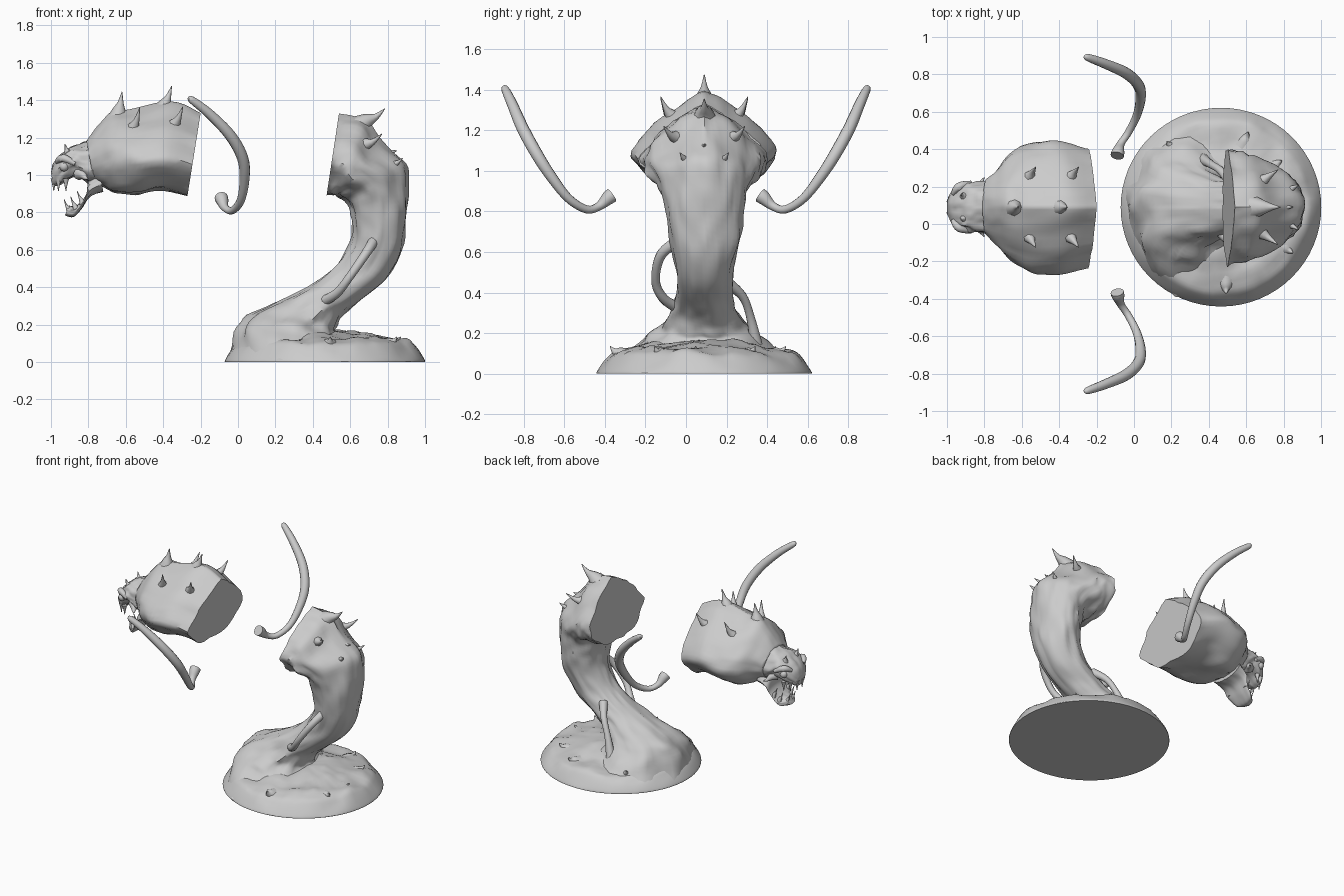
import bpy, bmesh, math, random
from mathutils import Vector, noise

if "Cube" in bpy.data.objects:
    bpy.data.objects.remove(bpy.data.objects["Cube"])
random.seed(4)
MID = 0.09  # y of the body's plane of symmetry

stone = bpy.data.materials.new("light_grey")
stone.use_nodes = True
stone.diffuse_color = (0.6, 0.6, 0.6, 1)
stone.node_tree.nodes["Principled BSDF"].inputs["Base Color"].default_value = (0.6, 0.6, 0.6, 1)


def spline(rows, steps):
    """Smooth interpolation through tuples of numbers."""
    out = []
    for i in range(len(rows) - 1):
        p = [rows[max(0, min(len(rows) - 1, i + k))] for k in (-1, 0, 1, 2)]
        for s in range(steps):
            t = s / steps
            out.append(tuple(b + 0.5 * t * (c - a + t * (2*a - 5*b + 4*c - d + t * (3*b - a - 3*c + d)))
                             for a, b, c, d in zip(*p)))
    return out + [tuple(rows[-1])]


def skin(name, rings, angle=45):
    """Join closed rings into a capped, smooth-shaded object."""
    bm = bmesh.new()
    loops = [[bm.verts.new(p) for p in ring] for ring in rings]
    n = len(loops[0])
    for a, b in zip(loops, loops[1:]):
        for i in range(n):
            bm.faces.new((a[i], a[(i + 1) % n], b[(i + 1) % n], b[i]))
    bm.faces.new(loops[0][::-1])
    bm.faces.new(loops[-1])
    bmesh.ops.recalc_face_normals(bm, faces=bm.faces)
    mesh = bpy.data.meshes.new(name)
    bm.to_mesh(mesh)
    bm.free()
    obj = bpy.data.objects.new(name, mesh)
    bpy.context.collection.objects.link(obj)
    mesh.materials.append(stone)
    bpy.ops.object.select_all(action='DESELECT')
    obj.select_set(True)
    bpy.context.view_layer.objects.active = obj
    bpy.ops.object.shade_smooth_by_angle(angle=math.radians(angle))
    return obj


# Half cross-sections: (belly to back, sideways)
HOOD = [(-1, 0), (-.98, .45), (-.75, .72), (-.35, 1), (0, .92), (.35, .7), (.7, .38), (.9, .16), (1, 0)]
ROUND = [(-math.cos(i * math.pi / 8), math.sin(i * math.pi / 8)) for i in range(9)]


def body(name, sections, rough=0.06, steps=5):
    """Loft of (belly x, belly z, back x, back z, half width, hood amount)."""
    rings = []
    for j, (ax, az, bx, bz, w, k) in enumerate(spline(sections, steps)):
        half = [(r[0] + k * (h[0] - r[0]), r[1] + k * (h[1] - r[1])) for r, h in zip(ROUND, HOOD)]
        half = spline(half, 3)
        full = half + [(u, -v) for u, v in half[-2:0:-1]]
        ring = []
        for u, v in full:
            m = 1 + rough * noise.noise((u * 2.2, v * 2.2, j / steps * 0.6))
            m += rough * 0.5 * noise.noise((u * 5, v * 5, j / steps * 1.3 + 9))
            u, v = u * m, v * m
            ring.append(((ax + bx + u * (bx - ax)) / 2, MID + w * v, (az + bz + u * (bz - az)) / 2))
        rings.append(ring)
    return skin(name, rings, 50)


def tube(name, points, radii, sides=10, steps=5):
    path = spline([(*p, r) for p, r in zip(points, radii)], steps)
    pts = [Vector(p[:3]) for p in path]
    rings, last, rot = [], None, None
    for i, p in enumerate(pts):
        t = (pts[min(i + 1, len(pts) - 1)] - pts[max(i - 1, 0)]).normalized()
        rot = t.to_track_quat('Z', 'Y') if last is None else last.rotation_difference(t) @ rot
        last = t
        rings.append([p + rot @ Vector((math.cos(a), math.sin(a), 0)) * max(path[i][3], 0.002)
                      for a in (k * math.tau / sides for k in range(sides))])
    return skin(name, rings)


def spike(name, base, tip, r):
    """Thorn with a flared root that curves up to its tip."""
    b, t = Vector(base), Vector(tip)
    root = b - (t - b) * 0.5
    sag = Vector((0, 0, -0.1 * (t - b).length))
    tube(name, [root, b, b.lerp(t, 0.5) + sag, t], [r * 1.6, r, r * 0.45, 0.002], 8, 3)


def pair(name, base, tip, r):
    for side, s in (("left", 1), ("right", -1)):
        spike(f"{name}_{side}", (base[0], MID + s * base[1], base[2]), (tip[0], MID + s * tip[1], tip[2]), r)


# Round base with a lumpy mound
rim = [(1, 0), (1, .008), (.97, .035), (.92, .07), (.86, .098), (.75, .115), (.6, .13), (.4, .15), (.1, .16)]
rings = []
for r, z in spline(rim, 3):
    ring = []
    for i in range(64):
        a = i * math.tau / 64
        x, y = .465 + .535 * r * math.cos(a), MID + .53 * r * math.sin(a)
        lump = noise.noise((x * 6, y * 6, 1)) * .03 + noise.noise((x * 15, y * 15, 5)) * .012
        ring.append((x, y, max(0, z + lump * min(1, z * 12))))
    rings.append(ring)
skin("base_mound", rings, 35)

# Trunk sweeping from the base up to the flat cut
body("trunk", [
    (-.05, .01, .70, .01, .46, 0), (-.01, .16, .60, .09, .34, 0), (.06, .25, .54, .15, .26, 0),
    (.18, .31, .53, .19, .2, 0), (.32, .37, .56, .26, .16, 0), (.43, .44, .65, .33, .14, 0),
    (.53, .53, .79, .44, .14, 0), (.60, .64, .88, .6, .16, 0), (.61, .74, .905, .76, .185, 0),
    (.60, .82, .91, .92, .21, .1), (.57, .87, .895, 1.06, .24, .4), (.54, .89, .77, 1.17, .28, .8),
    (.51, .9, .68, 1.30, .3, 1), (.475, .9, .54, 1.33, .31, 1)], 0.12)

# Roots clinging to the trunk
tube("right_root", [(.74, MID - .1, .67), (.69, -.12, .59), (.60, -.15, .46), (.53, -.11, .37), (.45, -.03, .32)],
     [.03, .025, .022, .024, .03])
tube("left_root", [(.53, .2, .45), (.47, .28, .38), (.41, .32, .27), (.36, .35, .12)], [.03, .022, .022, .035])

# Neck hood between its cut face and the skull
body("neck_hood", [
    (-.27, .89, -.20, 1.33, .31, 1), (-.42, .92, -.36, 1.39, .35, 1), (-.55, .905, -.55, 1.36, .345, 1),
    (-.66, .91, -.67, 1.345, .29, .9), (-.72, .94, -.75, 1.26, .21, .6), (-.77, .96, -.81, 1.18, .15, .2)], 0.07)

# Skull and upper jaw, then the dropped lower jaw
body("skull", [
    (-.72, .94, -.77, 1.18, .15, 0), (-.79, .95, -.84, 1.165, .135, 0), (-.85, .99, -.90, 1.15, .13, 0),
    (-.90, .98, -.95, 1.11, .12, 0), (-.95, .95, -.985, 1.06, .09, 0), (-.985, .94, -1.0, 1.01, .05, 0)], 0.14)
body("lower_jaw", [
    (-.72, .91, -.74, 1.02, .13, 0), (-.79, .885, -.80, .97, .12, 0), (-.835, .82, -.81, .90, .105, 0),
    (-.88, .775, -.86, .84, .085, 0), (-.925, .785, -.905, .835, .045, 0)], 0.1)

# Eyes, brows and teeth
for side, s in (("left", 1), ("right", -1)):
    bpy.ops.mesh.primitive_uv_sphere_add(segments=12, ring_count=8, radius=.026, location=(-.93, MID + s * .105, 1.045))
    eye = bpy.context.object
    eye.name = f"eye_{side}"
    eye.data.materials.append(stone)
    bpy.ops.object.shade_smooth_by_angle()
    tube(f"brow_{side}", [(-.97, MID + s * .07, 1.07), (-.935, MID + s * .11, 1.09), (-.87, MID + s * .13, 1.06)],
         [.012, .022, .012], 8)
pair("brow_horn", (-.91, .06, 1.12), (-.925, .07, 1.165), .022)
pair("cheek_thorn", (-.83, .11, 1.0), (-.8, .16, .98), .025)
for i, (x, y) in enumerate([(-.985, .03), (-.96, .07), (-.92, .09)]):
    pair(f"upper_tooth_{i}", (x, y, .96), (x, y, .915), .011)
for i, (x, y, z) in enumerate([(-.91, .03, .825), (-.875, .065, .84), (-.84, .08, .87)]):
    pair(f"lower_tooth_{i}", (x, y, z), (x - .02, y, z + .045), .011)

# Thorns on the hood
spike("front_crest", (-.635, MID, 1.35), (-.62, MID, 1.445), .035)
spike("rear_crest", (-.39, MID, 1.38), (-.355, MID, 1.475), .035)
pair("front_hood_thorn", (-.56, .16, 1.25), (-.525, .215, 1.36), .035)
pair("rear_hood_thorn", (-.34, .16, 1.27), (-.295, .215, 1.365), .035)

# Thorns on the back of the trunk
spike("trunk_crest", (.69, MID, 1.29), (.785, MID, 1.355), .04)
spike("trunk_lower_crest", (.77, MID, 1.13), (.85, MID, 1.13), .035)
pair("trunk_upper_thorn", (.67, .13, 1.16), (.77, .2, 1.22), .04)
pair("trunk_lower_thorn", (.81, .08, 1.05), (.88, .12, 1.09), .035)

# Loose shards around the mound
for i in range(9):
    a = i * math.tau / 9 + random.uniform(-.2, .2)
    c, s, r = math.cos(a), math.sin(a), random.uniform(.36, .43)
    spike(f"shard_{i}", (.465 + c * r, MID + s * r, .10), (.465 + c * (r + .04), MID + s * (r + .04), .135), .035)

# Two mirrored arms with flared ends
for side, s in (("left", 1), ("right", -1)):
    path = [(-.265, .9, 1.41), (-.245, .89, 1.40), (-.15, .855, 1.325), (-.04, .805, 1.21), (.025, .74, 1.09),
            (.035, .67, .98), (.015, .58, .865), (-.03, .49, .81), (-.07, .43, .825), (-.085, .385, .865), (-.09, .365, .88)]
    tube(f"arm_{side}", [(x, s * y, z) for x, y, z in path],
         [.008, .02, .026, .03, .03, .027, .022, .02, .021, .034, .036], 12)
